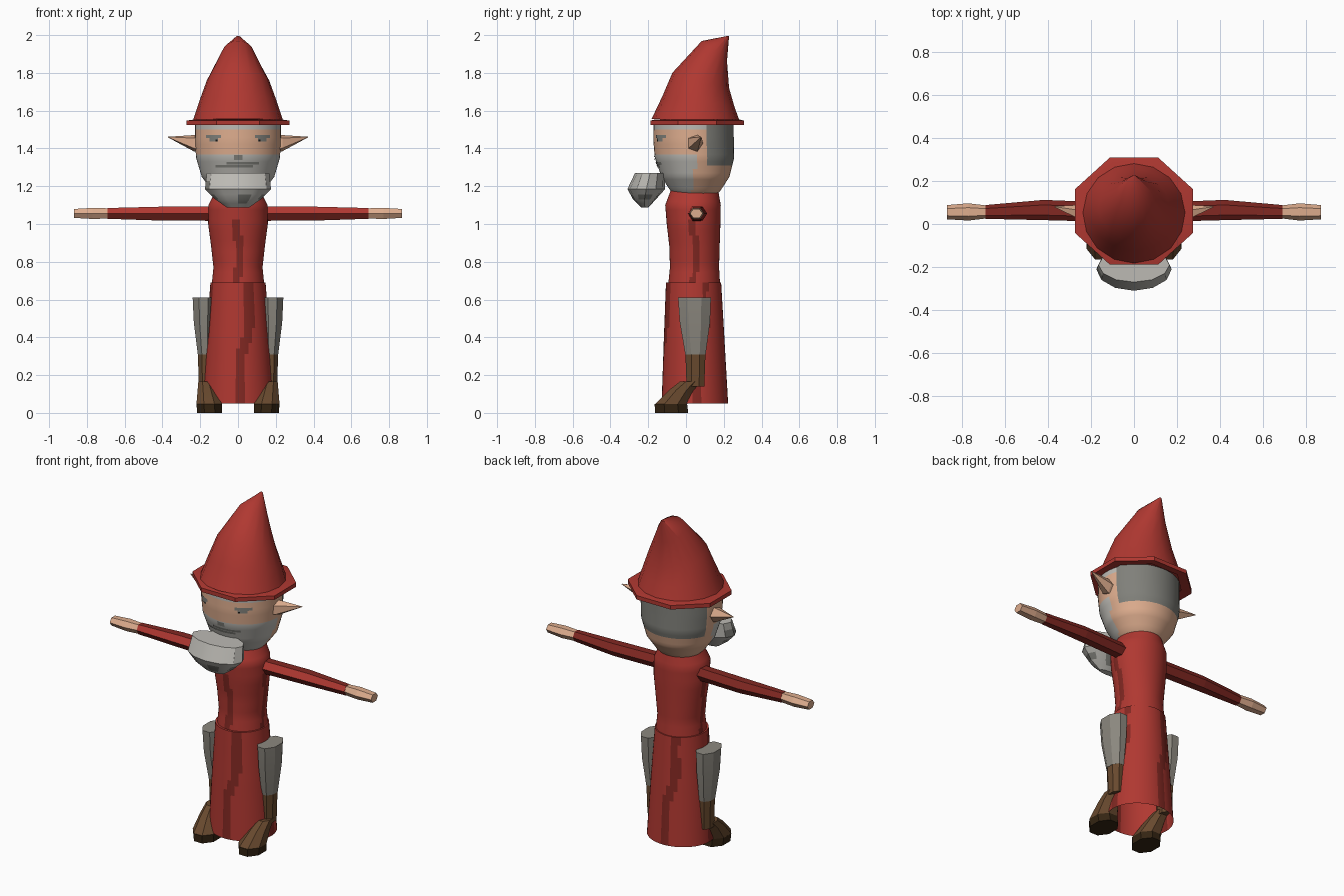
import bpy, bmesh, math
from mathutils import Vector

cube = bpy.data.objects.get("Cube")
if cube:
    bpy.data.objects.remove(cube)


def make_mat(name, rgb):
    lin = [(c / 255 / 12.92) if c < 11 else ((c / 255 + 0.055) / 1.055) ** 2.4 for c in rgb]
    m = bpy.data.materials.new(name)
    m.use_nodes = True
    m.diffuse_color = (*lin, 1)
    bsdf = m.node_tree.nodes["Principled BSDF"]
    bsdf.inputs["Base Color"].default_value = (*lin, 1)
    bsdf.inputs["Roughness"].default_value = 0.9
    return m


RED = make_mat("red cloth", (176, 56, 49))
DARK_RED = make_mat("dark red cloth", (130, 40, 34))
SKIN = make_mat("skin", (222, 173, 142))
WHITE = make_mat("light grey hair", (188, 186, 180))
GREY = make_mat("dark grey hair", (128, 128, 122))
TROUSER = make_mat("trouser grey", (140, 136, 127))
BROWN = make_mat("boot brown", (104, 73, 46))
SOLE = make_mat("sole brown", (52, 36, 18))
BLACK = make_mat("pupil black", (25, 22, 20))


def finish(name, bm, mats, rule=None, angle=40):
    bmesh.ops.recalc_face_normals(bm, faces=bm.faces)
    for f in bm.faces:
        f.smooth = angle > 0
        if rule:
            f.material_index = rule(f.calc_center_median(), f.normal)
    me = bpy.data.meshes.new(name)
    bm.to_mesh(me)
    bm.free()
    for m in mats:
        me.materials.append(m)
    if angle > 0:
        me.set_sharp_from_angle(angle=math.radians(angle))
    ob = bpy.data.objects.new(name, me)
    bpy.context.collection.objects.link(ob)
    return ob


def loft(name, rings, n, mats, rule=None, sub=1, caps=(True, True), flat=True, angle=40):
    """Skin rings given as (centre, half axis u, half axis v)."""
    rings = [tuple(Vector(p) for p in r) for r in rings]
    fine = [tuple(a.lerp(b, k / sub) for a, b in zip(r, s))
            for r, s in zip(rings, rings[1:]) for k in range(sub)] + [rings[-1]]
    bm = bmesh.new()
    grow = 1 / math.cos(math.pi / n) if flat else 1
    loops = []
    for c, u, v in fine:
        turns = [2 * math.pi * (i + 0.5 * flat) / n for i in range(n)]
        loops.append([bm.verts.new(c + (u * math.cos(t) + v * math.sin(t)) * grow) for t in turns])
    for a, b in zip(loops, loops[1:]):
        for i in range(n):
            j = (i + 1) % n
            bm.faces.new((a[i], a[j], b[j], b[i]))
    for want, ring in zip(caps, (loops[0], loops[-1])):
        if want:
            bm.faces.new(ring)
    return finish(name, bm, mats, rule, angle)


def level(z, y, rx, ry, x=0, slope=0):
    """Horizontal ring, optionally leaning in y."""
    return (x, y, z), (rx, 0, 0), (0, ry, slope * ry)


# Pointed hat leaning backward, and its eight-sided brim
hat = [level(1.545, 0.053, 0.24, 0.235, slope=-0.05),
       level(1.65, 0.066, 0.205, 0.19, slope=-0.15),
       level(1.76, 0.078, 0.165, 0.15, slope=-0.27),
       level(1.915, 0.15, 0.08, 0.067, slope=-0.8),
       level(1.995, 0.222, 0.008, 0.006)]
loft("hat", hat, 16, [RED], flat=False, angle=60)
brim = [level(1.53, 0.06, 0.215, 0.20), level(1.523, 0.06, 0.273, 0.248),
        level(1.547, 0.06, 0.273, 0.248), level(1.553, 0.06, 0.235, 0.225)]
loft("hat_brim", brim, 8, [RED], caps=(False, True), angle=25)

# Head, with hair and beard areas chosen by position
HEAD = [(1.54, .04, .228, .212), (1.44, .04, .228, .213), (1.35, .045, .222, .21),
        (1.25, .05, .192, .18), (1.18, .05, .14, .135), (1.12, .05, .08, .08)]


def head_colour(c, normal):
    if c.y > 0.1:
        return 2 if c.z > 1.32 else 0
    if c.z > 1.5:
        return 1
    return 1 if c.z < 1.36 and c.y < 0.06 - (1.36 - c.z) * 0.15 else 0


loft("head", [level(*r) for r in HEAD], 48, [SKIN, WHITE, GREY], head_colour, sub=5)


def face_y(x, z):
    for (za, ya, xa, da), (zb, yb, xb, db) in zip(HEAD, HEAD[1:]):
        if zb <= z <= za:
            t = (za - z) / (za - zb)
            mix = lambda a, b: a + (b - a) * t
            return mix(ya, yb) - mix(da, db) * math.sqrt(1 - (x / mix(xa, xb)) ** 2)


def patch(name, x0, x1, z0, z1, mat, lift=0.004):
    """Thin painted plate following the curve of the face."""
    bm = bmesh.new()
    rows = []
    for z in (z0, z1):
        xs = [x0 + (x1 - x0) * k / 6 for k in range(7)]
        rows.append([bm.verts.new((x, face_y(x, z) - lift, z)) for x in xs])
    for k in range(6):
        bm.faces.new((rows[0][k], rows[0][k + 1], rows[1][k + 1], rows[1][k]))
    finish(name, bm, [mat])


patch("moustache_upper", -0.06, 0.11, 1.315, 1.328, GREY)
patch("moustache_lower", -0.12, 0.08, 1.298, 1.312, GREY)
patch("nose_shade", -0.02, 0.025, 1.34, 1.365, GREY)


# Jutting beard with a few darker tufts
def tufts(c, normal):
    low = c.z < 1.18 and math.sin(c.x * 47 + 1) + math.sin(c.z * 90) > 0.9
    return 1 if low or (c.x < -0.13 and 1.18 < c.z < 1.21) else 0


beard = [level(1.27, -0.19, 0.165, 0.08), level(1.185, -0.21, 0.175, 0.1),
         level(1.13, -0.22, 0.12, 0.06), level(1.088, -0.218, 0.06, 0.02)]
loft("beard", beard, 12, [WHITE, GREY], tufts, sub=2, flat=False, angle=30)


# Torso and skirt with wandering dark folds
def folds(width, drift):
    def rule(c, normal):
        a = math.atan2(c.y - 0.045, c.x)
        wander = drift * (c.z - 0.1) + 0.08 * math.sin(c.z * 17)
        for k in range(4):
            d = a - (-math.pi / 2 + k * math.pi / 2 + wander)
            d = (d + math.pi) % (2 * math.pi) - math.pi
            if abs(d) < (width if k % 2 == 0 else width * 0.7):
                return 1
        return 0
    return rule


torso_fold = folds(0.16, 0)
torso = [level(1.18, 0.045, 0.115, 0.125), level(1.10, 0.037, 0.157, 0.147),
         level(1.0, 0.04, 0.158, 0.142), level(0.88, 0.045, 0.142, 0.133),
         level(0.77, 0.045, 0.13, 0.13), level(0.67, 0.043, 0.14, 0.138)]
loft("torso", torso, 48, [RED, DARK_RED],
     lambda c, n: torso_fold(c, n) if c.z < 1.02 and c.y < 0.1 else 0, sub=4)
skirt = [level(0.69, 0.04, 0.146, 0.146), level(0.4, 0.043, 0.168, 0.16),
         level(0.05, 0.047, 0.19, 0.176)]
loft("skirt", skirt, 48, [RED, DARK_RED], folds(0.17, 0.85), sub=12, caps=(True, False))


def across(s, x, y, z, ry, rz):
    """Upright ring facing sideways."""
    return (s * x, y, z), (0, ry, 0), (0, 0, rz)


for s, side in ((1, "left"), (-1, "right")):
    # Eye and brow
    inner, outer = sorted((s * 0.09, s * 0.17))
    patch(side + "_brow", inner, outer, 1.455, 1.472, GREY)
    inner, outer = sorted((s * 0.105, s * 0.15))
    patch(side + "_eye", inner, outer, 1.438, 1.455, GREY)
    inner, outer = sorted((s * 0.108, s * 0.118))
    patch(side + "_pupil", inner, outer, 1.438, 1.448, BLACK, 0.006)

    # Pointed ear
    ear = [across(s, 0.20, 0.045, 1.425, 0.042, 0.048),
           across(s, 0.235, 0.048, 1.428, 0.042, 0.045),
           across(s, 0.37, 0.08, 1.46, 0.002, 0.002)]
    loft(side + "_ear", ear, 5, [SKIN], flat=False, angle=0)

    # Sleeve and hand
    sleeve = [across(s, 0.12, 0.055, 1.055, 0.045, 0.044),
              across(s, 0.42, 0.065, 1.055, 0.047, 0.042),
              across(s, 0.69, 0.056, 1.056, 0.032, 0.033)]
    loft(side + "_sleeve", sleeve, 6, [RED, DARK_RED],
         lambda c, n: 0 if n.y < -0.4 and n.z > 0 else 1, flat=False, angle=0)
    hand = [across(s, 0.685, 0.056, 1.056, 0.03, 0.031),
            across(s, 0.77, 0.056, 1.056, 0.04, 0.034),
            across(s, 0.868, 0.055, 1.056, 0.033, 0.027)]
    loft(side + "_hand", hand, 6, [SKIN], flat=False, angle=0)

    # Trouser leg, boot shaft, foot and sole
    trouser = [level(0.61, 0.045, 0.057, 0.087, s * 0.183),
               level(0.48, 0.047, 0.052, 0.08, s * 0.182),
               level(0.31, 0.05, 0.037, 0.054, s * 0.176)]
    loft(side + "_trouser_leg", trouser, 8, [TROUSER], angle=30)
    shaft = [level(0.312, 0.05, 0.036, 0.053, s * 0.176),
             level(0.14, 0.05, 0.034, 0.047, s * 0.174)]
    loft(side + "_boot_shaft", shaft, 8, [BROWN], angle=30)
    foot = [level(0.165, 0.022, 0.038, 0.055, s * 0.172),
            level(0.12, -0.025, 0.05, 0.066, s * 0.164),
            level(0.045, -0.08, 0.068, 0.085, s * 0.152)]
    loft(side + "_boot_foot", foot, 8, [BROWN], angle=30)
    sole = [level(0.046, -0.08, 0.068, 0.086, s * 0.152),
            level(0.0, -0.076, 0.066, 0.088, s * 0.15)]
    loft(side + "_boot_sole", sole, 8, [SOLE], angle=30)
